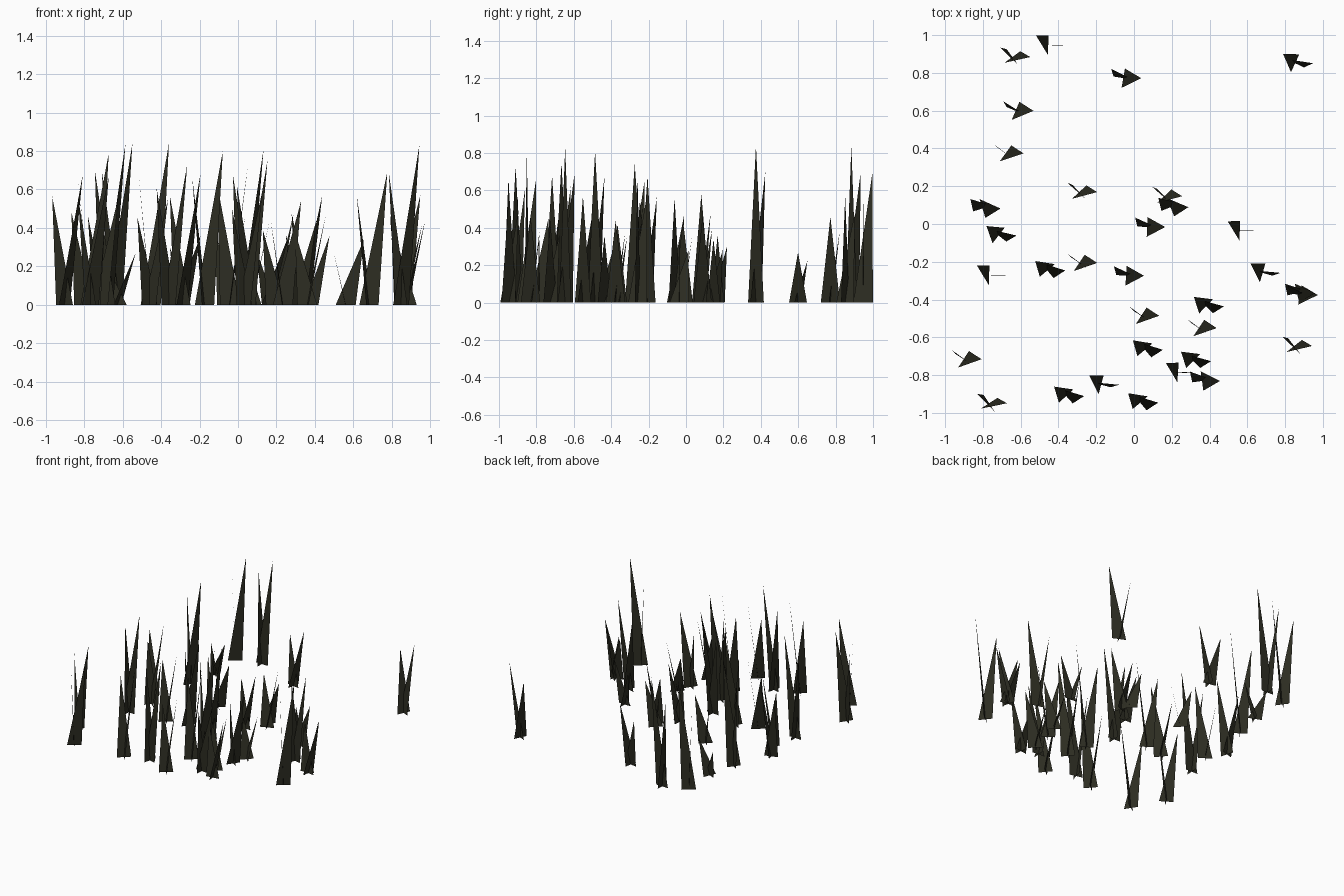
import bpy, math

# one dark olive colour for all the grass
grass = bpy.data.materials.new("dark_olive_grass")
grass.diffuse_color = (0.025, 0.025, 0.0155, 1)

HALF = 0.052                                 # half the width of a blade base
LEANS = [(0.095, 0.0), (-0.064, 0.050)]      # where the two tips lean to
RATIO = [1.0, 0.83]                          # second blade is shorter

# each tuft: x, y, height, turn of the crossed bases in degrees
TUFTS = [
    (-.647, .89, .84, 36), (-.457, .953, .84, -2), (-.06, .778, .46, 80),
    (.85, .857, .57, 155), (-.63, .605, .27, 67), (-.683, .38, .84, 54),
    (-.293, .175, .36, 43), (.157, .153, .34, 43), (.19, .095, .47, 112),
    (-.805, .088, .58, 107), (-.72, -.055, .56, 142), (.067, -.01, .44, 87),
    (.557, -.03, .34, -2), (-.293, -.2, .68, 56), (-.77, -.265, .79, -2),
    (-.462, -.24, .55, 130), (-.045, -.268, .74, 86), (.678, -.253, .69, 164),
    (.86, -.36, .42, 103), (.875, -.37, .44, 80), (.378, -.43, .36, 136),
    (.035, -.48, .81, 57), (.34, -.545, .57, 56), (.845, -.64, .83, 38),
    (.055, -.66, .75, 130), (-.905, -.71, .68, 57), (.31, -.72, .44, 136),
    (.23, -.78, .54, 176), (.357, -.825, .46, 98), (-.177, -.845, .80, 165),
    (-.362, -.905, .73, 132), (-.77, -.943, .67, 33), (.03, -.94, .60, 130),
]


def add_tuft(x, y, height, turn):
    """Two crossed triangular blades leaning apart."""
    verts, faces = [], []
    for i, (lx, ly) in enumerate(LEANS):
        a = math.radians(turn + 90 * i)
        dx, dy = HALF * math.cos(a), HALF * math.sin(a)
        n = len(verts)
        verts += [(x - dx, y - dy, 0), (x + dx, y + dy, 0),
                  (x + lx, y + ly, height * RATIO[i])]
        faces.append((n, n + 1, n + 2))
    mesh = bpy.data.meshes.new("grass_tuft")
    mesh.from_pydata(verts, [], faces)
    mesh.materials.append(grass)
    bpy.context.collection.objects.link(bpy.data.objects.new("grass_tuft", mesh))


for x, y, height, turn in TUFTS:
    add_tuft(x + 0.003, y - 0.006, height, turn)
